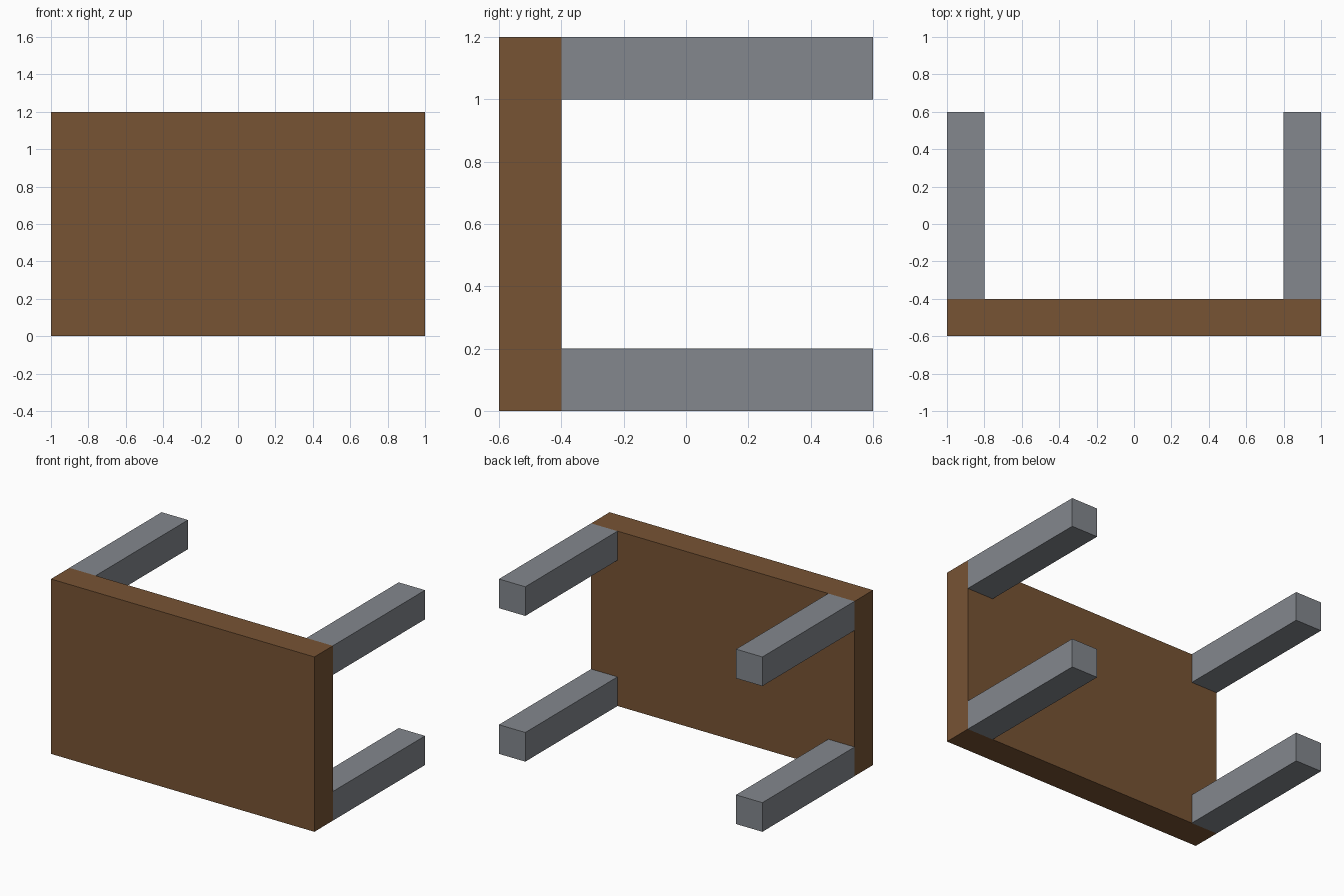
import bpy

if "Cube" in bpy.data.objects:
    bpy.data.objects.remove(bpy.data.objects["Cube"], do_unlink=True)


def make_material(name, colour):
    mat = bpy.data.materials.new(name)
    mat.use_nodes = True
    mat.diffuse_color = (*colour, 1)
    bsdf = next(n for n in mat.node_tree.nodes if n.type == "BSDF_PRINCIPLED")
    bsdf.inputs["Base Color"].default_value = (*colour, 1)
    return mat


def add_box(name, centre, size, mat):
    bpy.ops.mesh.primitive_cube_add(size=1, location=centre)
    obj = bpy.context.object
    obj.name = name
    obj.scale = size
    bpy.ops.object.transform_apply(location=False, rotation=False, scale=True)
    obj.data.materials.append(mat)
    return obj


wood = make_material("brown wood", (0.185, 0.087, 0.034))
metal = make_material("grey metal", (0.228, 0.243, 0.267))

# Table top standing on its long edge, facing the front
add_box("table_top", (0, -0.5, 0.6), (2, 0.2, 1.2), wood)

# Four square legs pointing backwards from the corners
for side, x in (("left", 0.9), ("right", -0.9)):
    for level, z in (("upper", 1.1), ("lower", 0.1)):
        add_box(f"{level}_{side}_leg", (x, 0.1, z), (0.2, 1, 0.2), metal)
